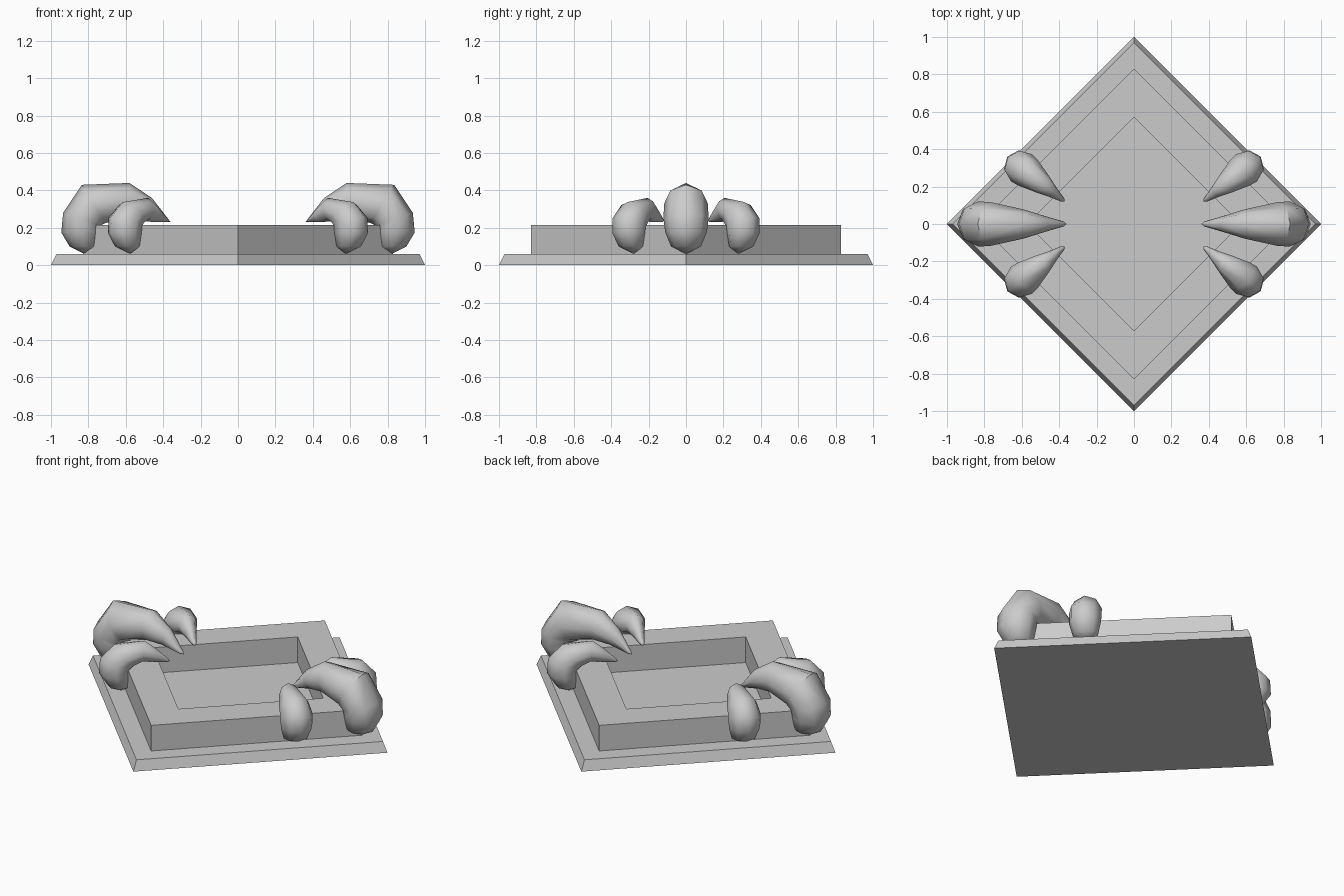
import bpy
import bmesh
from math import cos, sin, pi, radians

if "Cube" in bpy.data.objects:
    bpy.data.objects.remove(bpy.data.objects["Cube"])


def make_object(name, bm):
    bmesh.ops.recalc_face_normals(bm, faces=bm.faces)
    mesh = bpy.data.meshes.new(name)
    bm.to_mesh(mesh)
    bm.free()
    obj = bpy.data.objects.new(name, mesh)
    bpy.context.collection.objects.link(obj)
    return obj


def bridge(bm, a, b):
    n = len(a)
    for i in range(n):
        j = (i + 1) % n
        bm.faces.new((a[i], a[j], b[j], b[i]))


def diamond_rings(bm, profile):
    return [[bm.verts.new((r * cos(i * pi / 2), r * sin(i * pi / 2), z))
             for i in range(4)] for r, z in profile]


# Bevelled square base, turned onto its corner
bm = bmesh.new()
low, high = diamond_rings(bm, [(1.0, 0.0), (0.97, 0.06)])
bridge(bm, low, high)
bm.faces.new(low)
bm.faces.new(high)
make_object("base_plate", bm)

# Raised frame around the recess
bm = bmesh.new()
rings = diamond_rings(bm, [(0.83, 0.06), (0.83, 0.215), (0.57, 0.215), (0.57, 0.06)])
for k in range(4):
    bridge(bm, rings[k], rings[(k + 1) % 4])
make_object("raised_frame", bm)


def claw(name, sections, foot, tip, origin, angle, mirror_y):
    """Loft 8-sided sections (outer point, inner point, half width) along the claw."""
    bm = bmesh.new()
    ca, sa = cos(angle), sin(angle)

    def vert(s, w, z):
        return bm.verts.new((origin[0] + s * ca - w * sa,
                             origin[1] + s * sa + w * ca, z))

    rings = []
    for (so, zo), (si, zi), hw in sections:
        ring = []
        for i in range(8):
            t = i * pi / 4
            k = (1 + cos(t)) / 2
            ring.append(vert(si + (so - si) * k, hw * sin(t), zi + (zo - zi) * k))
        rings.append(ring)
    for a, b in zip(rings, rings[1:]):
        bridge(bm, a, b)
    for ring, (s, z) in ((rings[0], foot), (rings[-1], tip)):
        p = vert(s, 0, z)
        for i in range(8):
            bm.faces.new((ring[i], ring[(i + 1) % 8], p))
    obj = make_object(name, bm)
    mod = obj.modifiers.new("mirror", 'MIRROR')
    mod.use_axis = (True, mirror_y, False)
    mod.use_mirror_merge = False
    bpy.ops.object.select_all(action='DESELECT')
    obj.select_set(True)
    bpy.context.view_layer.objects.active = obj
    bpy.ops.object.shade_smooth_by_angle(angle=radians(50))
    return obj


# Large claws on the left and right corners
claw("large_claws", [
    ((0.90, 0.10), (0.745, 0.10), 0.08),
    ((0.945, 0.175), (0.735, 0.185), 0.112),
    ((0.935, 0.28), (0.735, 0.212), 0.12),
    ((0.835, 0.43), (0.71, 0.225), 0.118),
    ((0.58, 0.44), (0.60, 0.255), 0.078),
    ((0.46, 0.36), (0.49, 0.25), 0.042),
    ((0.375, 0.25), (0.38, 0.23), 0.014),
], (0.82, 0.06), (0.36, 0.23), (0, 0), 0, False)

# Small claws flanking each large one
claw("small_claws", [
    ((0.345, 0.10), (0.22, 0.10), 0.07),
    ((0.39, 0.17), (0.205, 0.18), 0.09),
    ((0.385, 0.26), (0.20, 0.212), 0.092),
    ((0.31, 0.338), (0.185, 0.22), 0.085),
    ((0.14, 0.36), (0.155, 0.235), 0.055),
    ((0.075, 0.31), (0.09, 0.23), 0.032),
    ((0.012, 0.25), (0.015, 0.23), 0.012),
], (0.262, 0.06), (0.0, 0.235), (0.37, 0.12), radians(38), True)
